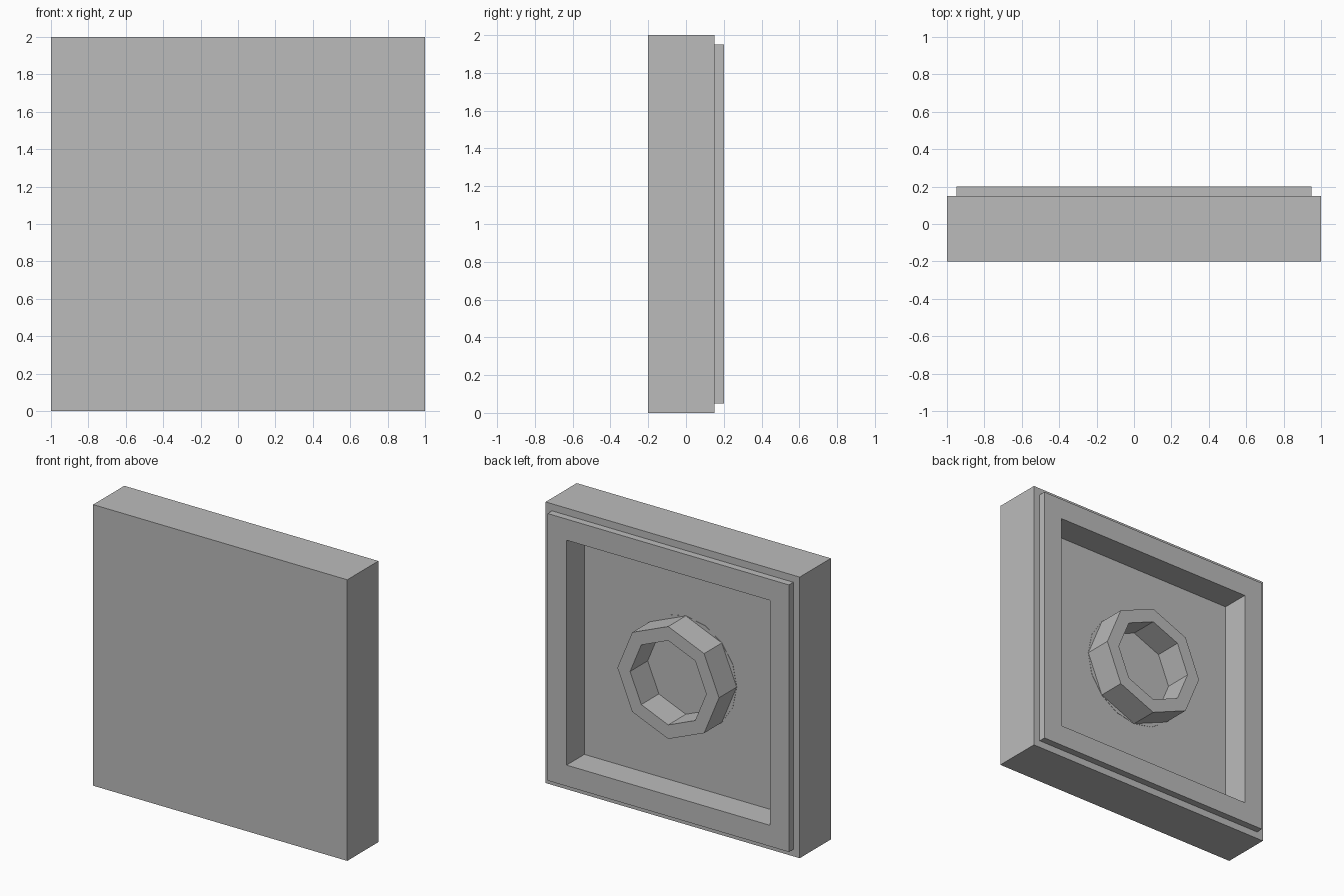
import bpy
import bmesh
from math import cos, sin, pi

cube = bpy.data.objects.get("Cube")
if cube:
    bpy.data.objects.remove(cube, do_unlink=True)

grey = bpy.data.materials.new("plain_grey")
grey.use_nodes = True
grey.diffuse_color = (0.5, 0.5, 0.5, 1)
grey.node_tree.nodes["Principled BSDF"].inputs["Base Color"].default_value = grey.diffuse_color

FLOOR, STEP, BACK, FRONT = 0.0, 0.15, 0.2, -0.2


def square(half):
    return [(sx * half, sz * half) for sx, sz in ((-1, -1), (1, -1), (1, 1), (-1, 1))]


def polygon(radius, sides):
    return [(radius * cos(2 * pi * i / sides), radius * sin(2 * pi * i / sides))
            for i in range(sides)]


def loft(name, sections, cap_start=False, cap_end=False, closed=False):
    """Join outlines, each given as (points in x and z, y), into one surface."""
    bm = bmesh.new()
    rings = [[bm.verts.new((x, y, z + 1)) for x, z in pts] for pts, y in sections]
    pairs = list(zip(rings, rings[1:]))
    if closed:
        pairs.append((rings[-1], rings[0]))
    for a, b in pairs:
        for i in range(len(a)):
            j = (i + 1) % len(a)
            bm.faces.new((a[i], a[j], b[j], b[i]))
    if cap_start:
        bm.faces.new(rings[0])
    if cap_end:
        bm.faces.new(rings[-1])
    bmesh.ops.recalc_face_normals(bm, faces=bm.faces)
    mesh = bpy.data.meshes.new(name)
    bm.to_mesh(mesh)
    bm.free()
    mesh.materials.append(grey)
    obj = bpy.data.objects.new(name, mesh)
    bpy.context.collection.objects.link(obj)
    return obj


# Panel with a stepped rim and a square recess in its back
loft("panel", [(square(1), FRONT), (square(1), STEP), (square(0.95), STEP),
               (square(0.95), BACK), (square(0.8), BACK), (square(0.8), FLOOR)],
     cap_start=True, cap_end=True)

# Eight-sided tube standing on the recess floor
outer, inner = polygon(0.4, 8), polygon(0.3, 8)
loft("tube", [(outer, FLOOR), (outer, BACK), (inner, BACK), (inner, FLOOR)], closed=True)

# Thin rounder base under the tube
base = polygon(0.4, 16)
loft("tube_base", [(base, FLOOR - 0.002), (base, FLOOR + 0.002)], cap_start=True, cap_end=True)
